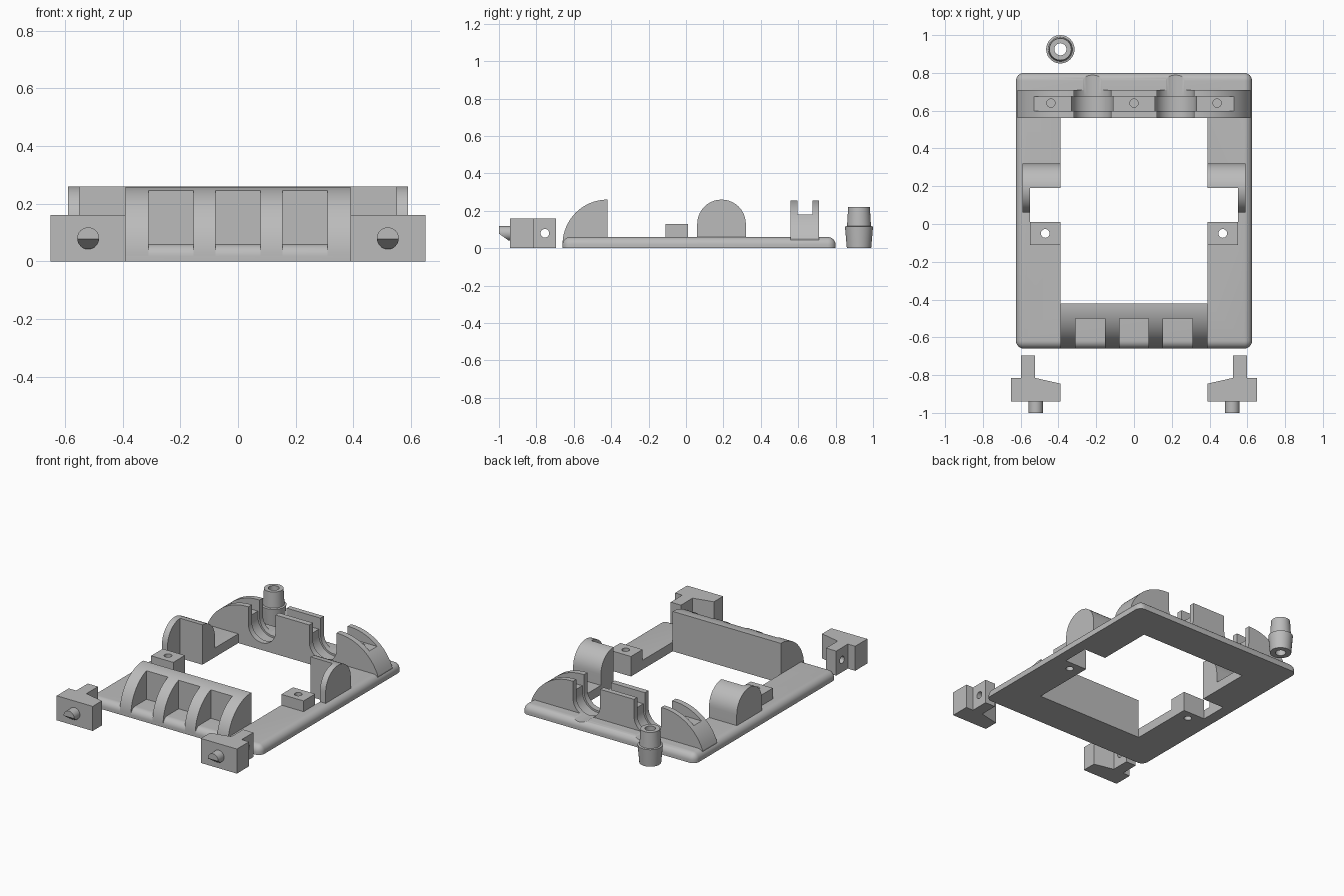
import bpy, bmesh
from math import cos, sin, pi, radians

cube = bpy.data.objects.get("Cube")
if cube:
    bpy.data.objects.remove(cube)

grey = bpy.data.materials.new("plain grey")
grey.use_nodes = True
grey.diffuse_color = (0.5, 0.5, 0.5, 1)
grey.node_tree.nodes["Principled BSDF"].inputs["Base Color"].default_value = (0.5, 0.5, 0.5, 1)
parts = []


def finish(name, bm, keep=True):
    bmesh.ops.recalc_face_normals(bm, faces=bm.faces)
    mesh = bpy.data.meshes.new(name)
    bm.to_mesh(mesh)
    bm.free()
    mesh.materials.append(grey)
    ob = bpy.data.objects.new(name, mesh)
    bpy.context.collection.objects.link(ob)
    if keep:
        parts.append(ob)
    return ob


def arc(cx, cy, r, start, end, n=20):
    steps = [radians(start + (end - start) * i / n) for i in range(n + 1)]
    return [(cx + r * cos(a), cy + r * sin(a)) for a in steps]


def circle(cx, cy, r):
    return arc(cx, cy, r, 0, 360, 32)[:-1]


def prism(name, pts, axis, lo, hi, keep=True):
    """Extrude a 2D outline along an axis; the outline uses the other two axes in order."""
    bm = bmesh.new()
    place = {"x": lambda p, t: (t, p[0], p[1]),
             "y": lambda p, t: (p[0], t, p[1]),
             "z": lambda p, t: (p[0], p[1], t)}[axis]
    low, high = [[bm.verts.new(place(p, t)) for p in pts] for t in (lo, hi)]
    bm.faces.new(low)
    bm.faces.new(high)
    for i in range(len(pts)):
        j = (i + 1) % len(pts)
        bm.faces.new((low[i], low[j], high[j], high[i]))
    return finish(name, bm, keep)


def box(name, x, y, z, keep=True):
    x, y = sorted(x), sorted(y)
    return prism(name, [(x[0], y[0]), (x[1], y[0]), (x[1], y[1]), (x[0], y[1])], "z", *z, keep)


def cut(cutter, *targets):
    for ob in targets:
        mod = ob.modifiers.new("cut", "BOOLEAN")
        mod.operation = "DIFFERENCE"
        mod.solver = "EXACT"
        mod.object = cutter
        bpy.context.view_layer.objects.active = ob
        bpy.ops.object.modifier_apply(modifier=mod.name)
    bpy.data.objects.remove(cutter)


# Base frame with rounded upper rim and corners
bm = bmesh.new()
bmesh.ops.create_cube(bm, size=1)
for v in bm.verts:
    v.co = (v.co.x * 1.25, v.co.y * 1.46 + 0.07, v.co.z * 0.06 + 0.03)
rim = [e for e in bm.edges if max(v.co.z for v in e.verts) > 0.05]
bmesh.ops.bevel(bm, geom=rim, offset=0.042, segments=8, profile=0.5, affect="EDGES")
frame = finish("base_frame", bm)
cut(box("opening", (-0.39, 0.39), (-0.42, 0.56), (-1, 1), False), frame)

# Front rail with three open pockets
rail = prism("front_rail", [(-0.42, 0.004), (-0.66, 0.004)] + arc(-0.42, 0.02, 0.24, 180, 90),
             "x", -0.39, 0.39)
for x in (-0.232, 0, 0.232):
    cut(box("pocket", (x - 0.078, x + 0.078), (-0.8, -0.5), (-1, 1), False), rail)

# Rear cradle wall with arched ends
cradle = prism("rear_cradle", [(-0.61, 0.01), (0.61, 0.01)] + arc(0.33, -0.05, 0.305, 20, 90)
               + arc(-0.33, -0.05, 0.305, 90, 160), "y", 0.56, 0.71)
cut(box("slot", (-0.7, 0.7), (0.597, 0.676), (0.18, 1), False), cradle)
for x in (-0.22, 0.22):
    for r, lo, hi in ((0.098, 0.5, 0.9), (0.11, 0.597, 0.676)):
        groove = [(x + r, 0.5), (x - r, 0.5)] + arc(x, 0.145, r, 180, 360)
        cut(prism("groove", groove, "y", lo, hi, False), cradle, frame)
for x in (-0.44, 0, 0.44):
    cut(prism("screw_hole", circle(x, 0.64, 0.022), "z", 0.08, 1, False), cradle)

for s, side in ((-1, "right"), (1, "left")):
    # Rounded side lug, hollowed towards the middle along with the frame
    lug = prism(side + "_side_lug", [(0.06, 0.004), (0.32, 0.004)] + arc(0.19, 0.13, 0.13, 0, 180),
                "x", s * 0.39, s * 0.59)
    cut(box("notch", (s * 0.3, s * 0.55), (0.01, 0.19), (-1, 1), False), lug, frame)

    # Screw boss
    boss = box(side + "_screw_boss", (s * 0.39, s * 0.55), (-0.11, 0.01), (0.004, 0.13))
    cut(prism("boss_hole", circle(s * 0.47, -0.05, 0.023), "z", -1, 1, False), boss, frame)

    # Loose latch block with rear arm, pin hole and wedge-cut peg
    outline = [(0.65, -0.94), (0.65, -0.815), (0.597, -0.815), (0.597, -0.695),
               (0.523, -0.695), (0.523, -0.815), (0.39, -0.845), (0.39, -0.94)]
    latch = prism(side + "_latch_block", [(s * x, y) for x, y in outline], "z", 0, 0.16)
    cut(prism("pin_hole", circle(-0.755, 0.08, 0.023), "x", -1, 1, False), latch)
    peg = prism(side + "_latch_peg", circle(s * 0.52, 0.08, 0.038), "y", -1, -0.93)
    cut(prism("wedge", [(-1.01, 0.085), (-0.94, 0.035), (-0.94, -0.1), (-1.01, -0.1)],
              "x", -1, 1, False), peg)

# Loose stepped bushing, turned from a closed profile
profile = [(0.032, 0), (0.065, 0), (0.075, 0.115), (0.064, 0.118), (0.058, 0.22), (0.032, 0.22)]
bm = bmesh.new()
n = 40
rings = [[bm.verts.new((-0.39 + r * cos(2 * pi * i / n), 0.925 + r * sin(2 * pi * i / n), z))
          for i in range(n)] for r, z in profile]
for k, ring in enumerate(rings):
    above = rings[(k + 1) % len(rings)]
    for i in range(n):
        j = (i + 1) % n
        bm.faces.new((ring[i], ring[j], above[j], above[i]))
finish("bushing", bm)

# Smooth curved surfaces, crisp edges
bpy.ops.object.select_all(action="DESELECT")
for ob in parts:
    ob.select_set(True)
bpy.context.view_layer.objects.active = frame
bpy.ops.object.shade_smooth_by_angle(angle=radians(30))
